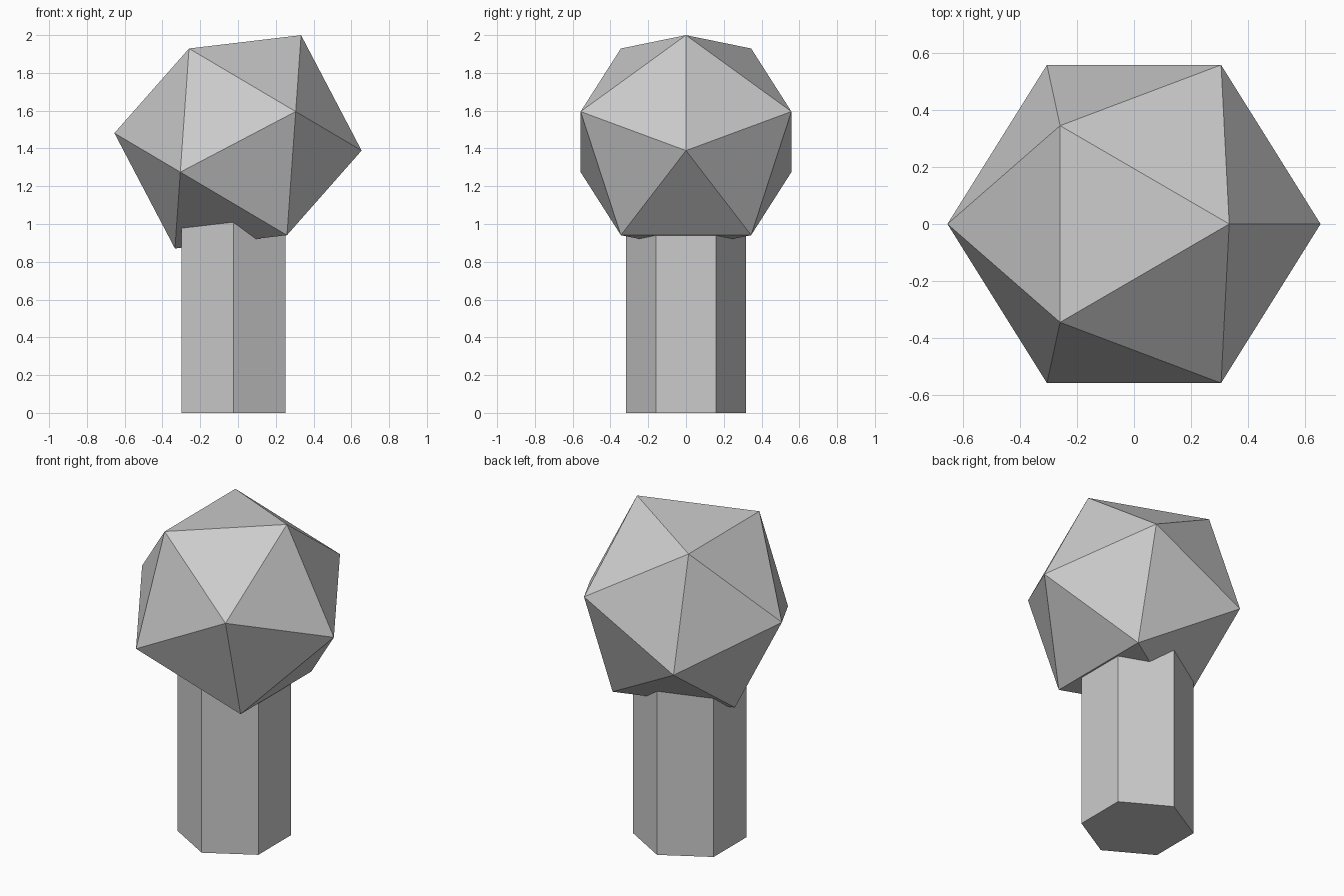
import bpy
from math import radians

if "Cube" in bpy.data.objects:
    bpy.data.objects.remove(bpy.data.objects["Cube"])

# Trunk: six-sided prism, slightly off-centre, ending inside the crown
height = 1.1
bpy.ops.mesh.primitive_cylinder_add(vertices=6, radius=0.318, depth=height,
                                    location=(-0.025, 0, height / 2))
bpy.context.object.name = "trunk"

# Crown: plain icosahedron tipped about the y axis
bpy.ops.mesh.primitive_ico_sphere_add(subdivisions=1, radius=0.656,
                                      location=(0, 0, 1.435),
                                      rotation=(0, radians(30.6), 0))
bpy.context.object.name = "crown"
